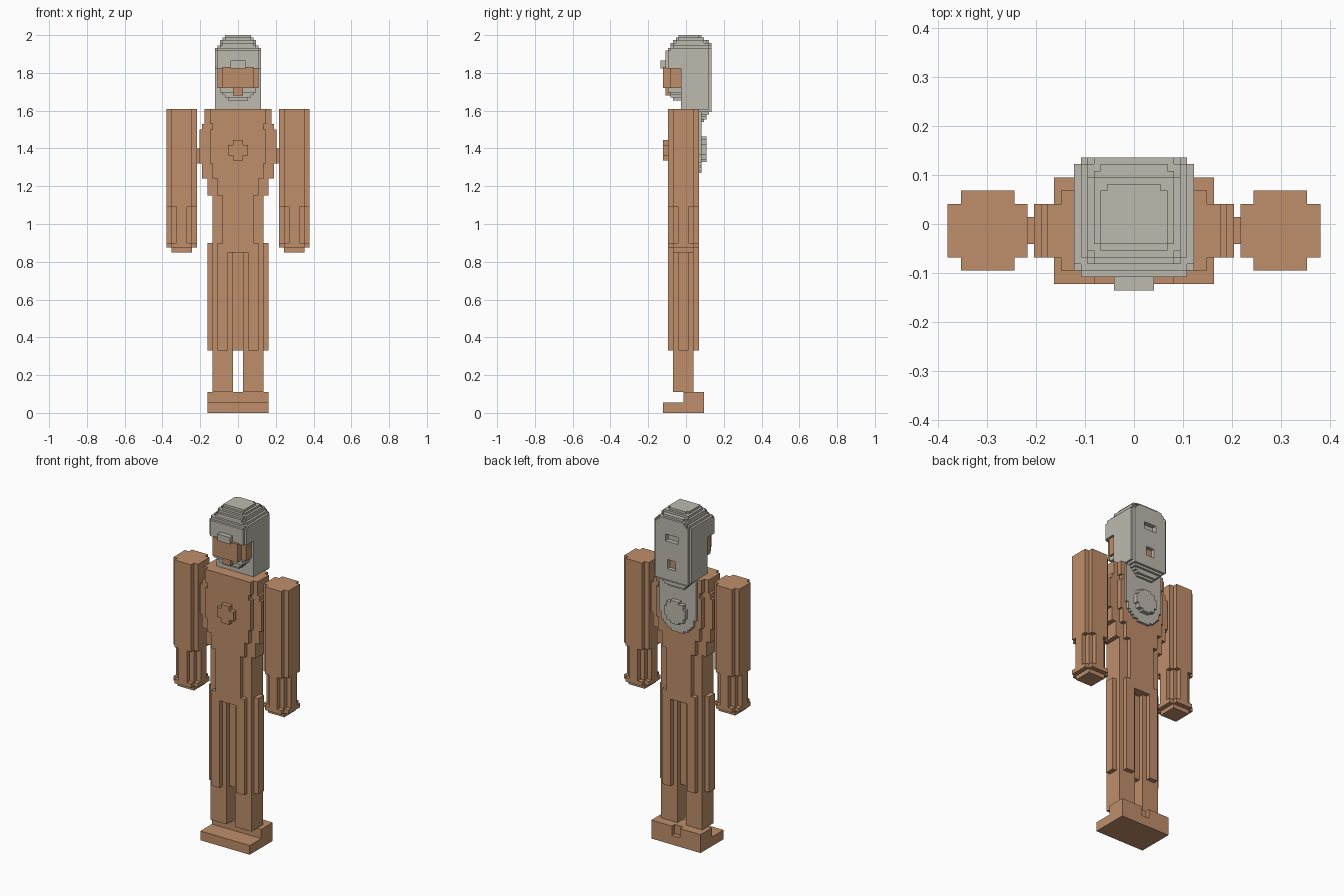
import bpy, bmesh

cube = bpy.data.objects.get("Cube")
if cube:
    bpy.data.objects.remove(cube, do_unlink=True)


def material(name, colour):
    m = bpy.data.materials.new(name)
    m.use_nodes = True
    m.diffuse_color = (*colour, 1)
    m.node_tree.nodes["Principled BSDF"].inputs["Base Color"].default_value = (*colour, 1)
    return m


CLAY = material("warm clay", (0.52, 0.275, 0.145))
STONE = material("pale stone", (0.515, 0.49, 0.43))
C = 0.0271          # coarse block size of the body
H = C / 2           # fine block size of the head


def steps(a, b, size):
    """Evenly spaced block edges, counted in blocks from a to b."""
    return [i * size for i in range(a, b + 1)]


def blocks(name, xs, ys, zs, inside, mat):
    """Outer skin of all grid cells whose centre passes the rule."""
    edges = (xs, ys, zs)
    filled = set()
    for i in range(len(xs) - 1):
        for j in range(len(ys) - 1):
            for k in range(len(zs) - 1):
                if inside((xs[i] + xs[i + 1]) / 2, (ys[j] + ys[j + 1]) / 2, (zs[k] + zs[k + 1]) / 2):
                    filled.add((i, j, k))
    bm = bmesh.new()
    verts = {}

    def corner(idx):
        if idx not in verts:
            verts[idx] = bm.verts.new([edges[a][idx[a]] for a in range(3)])
        return verts[idx]

    for cell in filled:
        for axis in range(3):
            u, v = (axis + 1) % 3, (axis + 2) % 3
            for side in (0, 1):
                near = list(cell)
                near[axis] += 1 if side else -1
                if tuple(near) in filled:
                    continue
                loop = []
                for du, dv in ((0, 0), (1, 0), (1, 1), (0, 1)):
                    p = list(cell)
                    p[axis] += side
                    p[u] += du
                    p[v] += dv
                    loop.append(corner(tuple(p)))
                bm.faces.new(loop if side else loop[::-1])
    mesh = bpy.data.meshes.new(name)
    bm.to_mesh(mesh)
    bm.free()
    mesh.materials.append(mat)
    ob = bpy.data.objects.new(name, mesh)
    bpy.context.collection.objects.link(ob)
    return ob


def box(name, x, y, z, mat):
    return blocks(name, x, y, z, lambda *p: True, mat)


def round_plan(x, y, cx, cells):
    """Blocky disc around the body's middle depth."""
    return (x - cx) ** 2 + (y + H) ** 2 < (cells * C) ** 2


body_y = [-H + i * C for i in range(-3, 4)]


# Arms, with a slim wrist and a stepped hand
def arm_rule(cx):
    def rule(x, y, z):
        if z < 0.875:
            return abs(x - cx) < 2 * C and abs(y + H) < 2 * C
        return round_plan(x, y, cx, 2.65 if 0.9 < z < 1.09 else 3)
    return rule


# Legs: round robe columns above, square shins below
def leg_rule(cx):
    def rule(x, y, z):
        if z < 0.33:
            return abs(x - cx) < 2 * C and abs(y + H) < 2 * C
        return round_plan(x, y, cx, 2.65)
    return rule


for side, label in ((1, "left"), (-1, "right")):
    ax = side * 11 * C
    arm_x = [ax + i * C for i in range(-3, 4)]
    blocks(label + "_arm", arm_x, body_y, [0.85, 0.875, 0.9, 1.09, 1.57, 1.61], arm_rule(ax), CLAY)
    lx = side * 3 * C
    leg_x = [lx + i * C for i in range(-3, 4)]
    blocks(label + "_leg", leg_x, body_y, [0.11, 0.33, 0.9], leg_rule(lx), CLAY)
    box(label + "_shoulder_link", sorted((side * 0.19, side * 0.222)), [-0.041, 0.014], [1.32, 1.4], CLAY)

# Waist joining the legs
box("waist", [-3 * C, 3 * C], [body_y[0], body_y[-1]], [0.85, 0.9], CLAY)

# Torso: half width in blocks, from the belly up
LEVELS = [(1.15, 5), (1.24, 6), (1.32, 7), (1.5, 7.5), (1.53, 7), (1.61, 6.5)]


def torso_rule(x, y, z):
    half = next(w for top, w in LEVELS if z < top)
    cut = 1 if z > 1.53 else 2
    return abs(x) < (half - cut) * C or (abs(x) < half * C and abs(y + H) < 2 * C)


blocks("torso", steps(-15, 15, H), body_y, [0.9] + [t for t, w in LEVELS], torso_rule, CLAY)

# Chest emblem, a stepped cross
blocks("chest_cross", steps(-2, 2, C), [-0.122, -0.09], [1.335, 1.362, 1.418, 1.445],
       lambda x, y, z: abs(x) < C or abs(z - 1.39) < C, CLAY)


# Feet block with raised heel
def feet_rule(x, y, z):
    if z < 0.055:
        return True
    return y > -0.014 and not (abs(x) < C and y > 0.068)


blocks("feet", steps(-6, 6, C), [-0.122, -0.014, 0.068, 0.095], [0, 0.055, 0.11], feet_rule, CLAY)

# Head grid
head_x = steps(-9, 9, H)
head_y = steps(-10, 10, H)
head_z = [2 - i * H for i in range(36, -1, -1)]


def rounded(x, y, half, front, back, limit=1.3):
    mid, depth = (front + back) / 2, (back - front) / 2
    return abs(x / half) ** 4 + abs((y - mid) / depth) ** 4 < limit and abs(x) < half and front < y < back


def hood_rule(x, y, z):
    # Dome and visor
    if z > 1.83:
        if z < 1.87 and abs(x) < 0.042:
            return y < 0.11
        half = 0.124 - 0.7 * max(0, z - 1.92)
        front = -0.11 + 0.8 * max(0, z - 1.91)
        back = 0.138 - 1.4 * max(0, z - 1.95)
        return rounded(x, y, half, front, back)
    # Hood sides and back with an opening
    if z > 1.61:
        if abs(x) < 0.028 and 1.665 < z < 1.72 and y > 0.11:
            return False
        return y > -2 * H and rounded(x, y, 0.124, -0.138, 0.138)
    # Stepped lower edge
    drop = 1.61 - z
    return y > 0.066 and y < 0.138 - 0.7 * drop and abs(x) < 0.11 - 0.8 * drop and drop < 0.08


blocks("hood", head_x, head_y, head_z, hood_rule, STONE)
box("hood_opening", [-0.028, 0.028], [0.1, 0.113], [1.66, 1.72], CLAY)

# Face, beard and chin
face_y = steps(-9, -1, H)
blocks("face", steps(-8, 8, H), face_y, [1.72, 1.83],
       lambda x, y, z: y > -6 * H or abs(x) < 6 * H, CLAY)
beard_z = [1.655 + i * H for i in range(6)]
blocks("beard", steps(-7, 7, H), face_y, beard_z,
       lambda x, y, z: abs(x) < 0.05 + 0.8 * (z - 1.65) and y > -0.068 - 0.5 * (z - 1.65), STONE)
box("chin", [-2 * H, 2 * H], [-0.108, -0.05], [1.68, 1.722], CLAY)


# Back plate with rounded lower edge and a round boss
def plate_rule(x, y, z):
    return z > 1.4 or (x / 0.12) ** 2 + ((z - 1.4) / 0.13) ** 2 < 1


plate_z = [1.27 + i * H for i in range(25)]
blocks("back_plate", head_x, [0.06, 0.082], plate_z, plate_rule, STONE)
boss_z = [1.395 + i * H for i in range(-5, 6)]
blocks("back_boss", steps(-5, 5, H), [0.08, 0.108], boss_z,
       lambda x, y, z: x * x + (z - 1.395) ** 2 < 0.068 ** 2, STONE)
